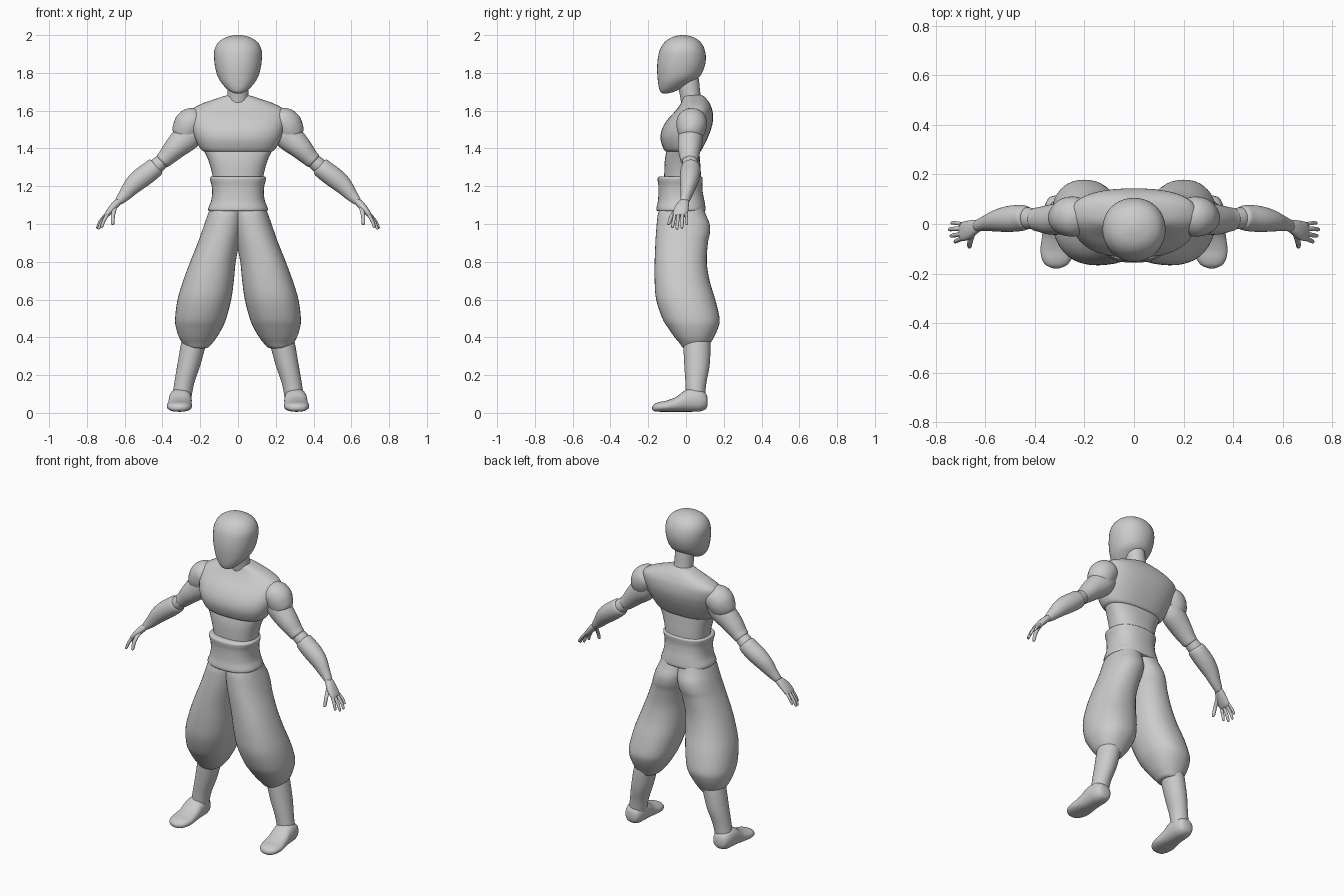
import bpy, bmesh, math
from mathutils import Vector

clay = bpy.data.materials.new("plain_grey")
clay.diffuse_color = (0.6, 0.6, 0.6, 1)


def spline(rows, steps):
    """Smoothly resample a list of equal-length number rows."""
    out = []
    for i in range(len(rows) - 1):
        a, b, c, d = (rows[min(max(i + k, 0), len(rows) - 1)] for k in (-1, 0, 1, 2))
        for s in range(steps):
            t = s / steps
            out.append([q + 0.5 * t * (r - p + t * (2*p - 5*q + 4*r - s4 + t * (3*(q - r) + s4 - p)))
                        for p, q, r, s4 in zip(a, b, c, d)])
    return out + [list(rows[-1])]


def loft(name, rows, u, v=None, power=2.0, sides=32, steps=4, mirror=False):
    """Rows are (x, y, z, radius along u, radius along v)."""
    u = Vector(u)
    if v is None:
        v = u.cross(Vector(rows[-1][:3]) - Vector(rows[0][:3])).normalized()
    v = Vector(v)
    bm = bmesh.new()
    rings = []
    for x, y, z, ru, rv in spline(rows, steps):
        ring = []
        for k in range(sides):
            a = 2 * math.pi * k / sides
            c, s = math.cos(a), math.sin(a)
            c = math.copysign(abs(c) ** (2 / power), c)
            s = math.copysign(abs(s) ** (2 / power), s)
            ring.append(bm.verts.new(Vector((x, y, z)) + u * ru * c + v * rv * s))
        rings.append(ring)
    for r0, r1 in zip(rings, rings[1:]):
        for k in range(sides):
            j = (k + 1) % sides
            bm.faces.new((r0[k], r0[j], r1[j], r1[k]))
    bm.faces.new(rings[0])
    bm.faces.new(rings[-1])
    bmesh.ops.recalc_face_normals(bm, faces=bm.faces)
    mesh = bpy.data.meshes.new(name)
    bm.to_mesh(mesh)
    bm.free()
    mesh.materials.append(clay)
    ob = bpy.data.objects.new(name, mesh)
    bpy.context.collection.objects.link(ob)
    bpy.ops.object.select_all(action='DESELECT')
    ob.select_set(True)
    bpy.context.view_layer.objects.active = ob
    bpy.ops.object.shade_smooth_by_angle(angle=math.radians(50))
    if mirror:
        ob.modifiers.new("mirror", 'MIRROR').use_mirror_merge = False
    return ob


X, Y, Z = (1, 0, 0), (0, 1, 0), (0, 0, 1)


def upright(name, rows, **kw):
    """Rows are (z, front y, back y, left x, right x)."""
    return loft(name, [((l + r) / 2, (f + b) / 2, z, (r - l) / 2, (b - f) / 2)
                       for z, f, b, l, r in rows], X, Y, **kw)


def body(name, rows, **kw):
    """Rows are (z, front y, back y, half width)."""
    return upright(name, [(z, f, b, -w, w) for z, f, b, w in rows], **kw)


# Head and neck
body("head", [(1.690, -.12, -.10, .012), (1.70, -.135, -.065, .038), (1.72, -.143, -.02, .064),
              (1.75, -.148, .03, .09), (1.78, -.151, .072, .107), (1.82, -.153, .094, .119),
              (1.87, -.150, .105, .126), (1.92, -.139, .10, .125), (1.96, -.115, .08, .106),
              (1.985, -.083, .048, .072), (1.997, -.045, .012, .032), (2.0, -.024, -.008, .008)],
     power=2.1, sides=40)
body("neck", [(1.60, -.02, .10, .06), (1.68, -.032, .078, .056), (1.75, -.045, .07, .054),
              (1.82, -.05, .06, .05)])

# Torso
body("chest", [(1.375, -.07, .05, .14), (1.383, -.105, .075, .178), (1.40, -.12, .087, .20),
               (1.45, -.135, .112, .226), (1.50, -.128, .132, .244), (1.55, -.10, .143, .254),
               (1.60, -.055, .14, .25), (1.635, -.03, .127, .195), (1.66, -.018, .11, .125),
               (1.678, -.01, .092, .07), (1.685, .01, .07, .03)], power=2.4, sides=48)
body("abdomen", [(1.22, -.115, .08, .13), (1.28, -.115, .078, .14), (1.34, -.112, .074, .158),
                 (1.40, -.10, .07, .185), (1.44, -.09, .07, .19)], power=2.4, sides=40)
body("waist_sash", [(1.068, -.135, .085, .14), (1.07, -.153, .10, .155), (1.085, -.156, .103, .157),
                    (1.12, -.149, .098, .143), (1.16, -.146, .09, .137), (1.20, -.146, .086, .139),
                    (1.23, -.15, .088, .147), (1.245, -.149, .088, .148), (1.252, -.138, .08, .138)],
     power=2.4, sides=40)

# Baggy trousers, one lofted leg mirrored
upright("trouser_leg", [(1.09, -.135, .09, -.03, .145), (1.05, -.149, .105, -.03, .16),
                        (1.0, -.155, .125, -.028, .178), (.95, -.159, .126, -.02, .195),
                        (.9, -.162, .116, -.008, .213), (.8, -.166, .11, .012, .253),
                        (.7, -.166, .125, .022, .29), (.6, -.158, .155, .036, .32),
                        (.5, -.125, .178, .062, .333), (.45, -.095, .170, .083, .328),
                        (.4, -.06, .147, .112, .312), (.37, -.035, .13, .135, .295),
                        (.345, -.015, .115, .16, .275), (.342, .01, .09, .19, .25)],
        power=2.2, sides=40, mirror=True)

# Lower legs and feet
upright("shin", [(.42, -.015, .125, .15, .29), (.36, -.014, .13, .17, .303),
                 (.25, -.009, .125, .20, .322), (.16, -.003, .108, .231, .337),
                 (.08, 0, .10, .247, .35)], mirror=True)
loft("foot", [(.303, .115, .06, .015, .015), (.303, .106, .062, .04, .04), (.304, .075, .066, .055, .058),
              (.305, .03, .068, .06, .062), (.306, -.01, .061, .061, .055), (.308, -.05, .046, .063, .04),
              (.31, -.10, .036, .067, .03), (.312, -.14, .032, .06, .026), (.313, -.166, .028, .042, .02),
              (.313, -.179, .026, .012, .007)], X, Z, power=2.3, mirror=True)

# Arms
loft("shoulder", [(.19, .03, 1.595, .015, .015), (.205, .03, 1.582, .05, .05),
                  (.23, .03, 1.555, .077, .075), (.262, .03, 1.52, .08, .081), (.285, .028, 1.485, .07, .074),
                  (.305, .025, 1.46, .05, .055), (.315, .025, 1.45, .02, .02)], Y, mirror=True)
loft("upper_arm", [(.225, .027, 1.50, .06, .06), (.27, .025, 1.46, .066, .073),
                   (.335, .018, 1.40, .061, .06), (.38, .018, 1.352, .05, .047),
                   (.40, .019, 1.333, .045, .042), (.405, .02, 1.328, .03, .03)], Y, mirror=True)
loft("elbow", [(.375, .02, 1.355, .035, .035), (.41, .022, 1.325, .042, .04),
               (.435, .024, 1.303, .043, .041), (.46, .025, 1.28, .035, .035)], Y, mirror=True)
loft("forearm", [(.43, .025, 1.31, .035, .035), (.436, .025, 1.304, .047, .05), (.46, .024, 1.283, .053, .053),
                 (.51, .02, 1.245, .052, .054), (.56, .013, 1.202, .043, .047),
                 (.60, .003, 1.155, .031, .034), (.63, -.006, 1.122, .024, .023),
                 (.637, -.008, 1.115, .018, .017)], Y, mirror=True)

# Hands
loft("palm", [(.62, -.006, 1.13, .02, .014), (.64, -.013, 1.112, .029, .019),
              (.665, -.024, 1.085, .038, .019), (.69, -.03, 1.055, .039, .015),
              (.70, -.031, 1.043, .033, .01)], Y, power=2.3, sides=20, mirror=True)
fingers = [("little_finger", (.695, .0, 1.055), (.72, .004, 1.025), (.738, .004, .995), .0075),
           ("ring_finger", (.694, -.019, 1.055), (.728, -.02, 1.015), (.747, -.022, .976), .009),
           ("middle_finger", (.692, -.039, 1.055), (.722, -.045, 1.01), (.740, -.048, .971), .009),
           ("index_finger", (.688, -.056, 1.058), (.711, -.066, 1.015), (.723, -.072, .98), .009),
           ("thumb", (.652, -.04, 1.09), (.662, -.075, 1.045), (.664, -.093, .995), .011)]
for name, base, mid, tip, r in fingers:
    b, m, t = Vector(base), Vector(mid), Vector(tip)
    near = t.lerp(m, .15)
    loft(name, [(*b, r, r * 1.1), (*m, r, r), (*near, r * .8, r * .8), (*t, r * .25, r * .25)],
         Y if name != "thumb" else (0, .7, .7) and Y, sides=12, mirror=True)
